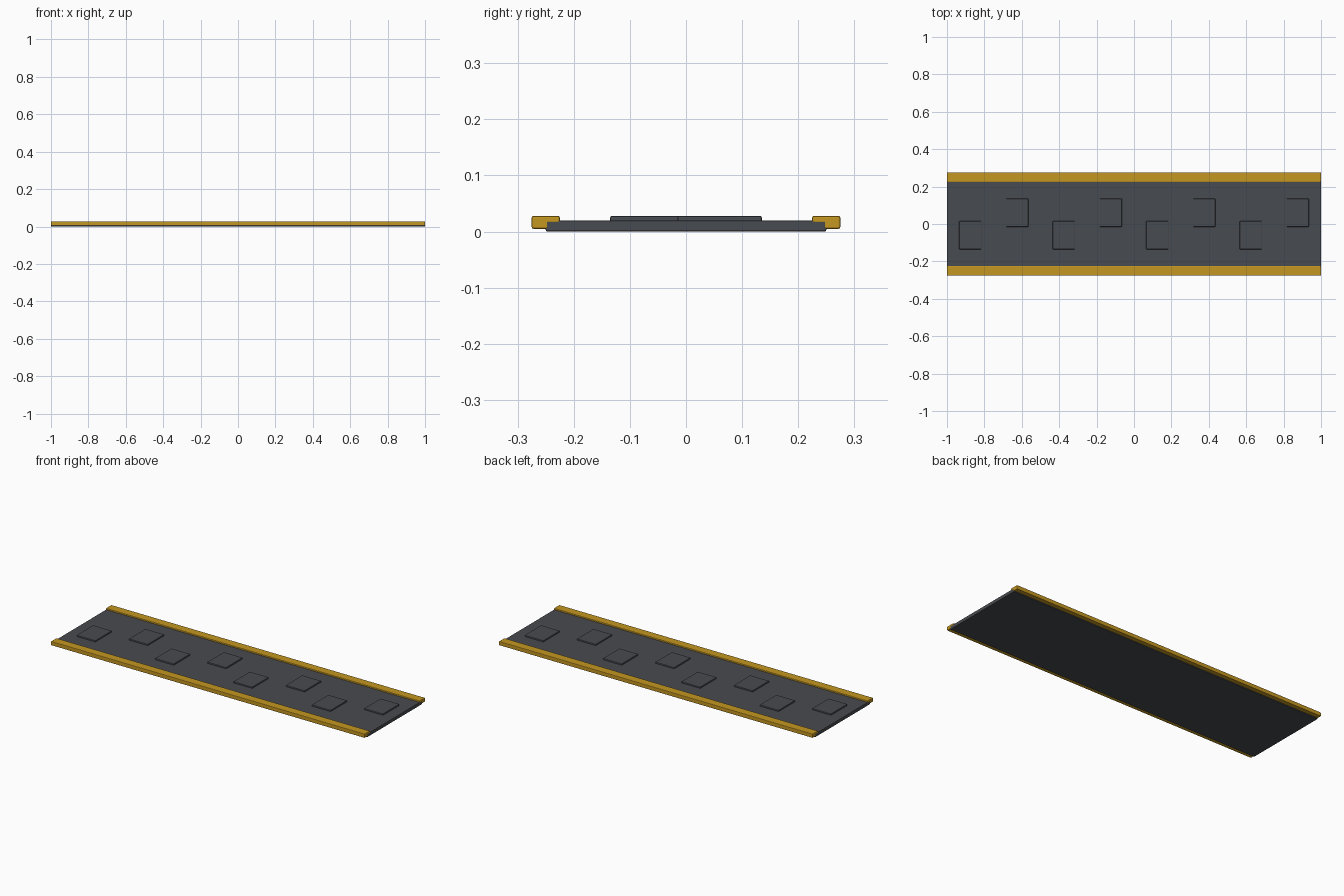
import bpy, bmesh

if "Cube" in bpy.data.objects:
    bpy.data.objects.remove(bpy.data.objects["Cube"])


def material(name, rgb):
    m = bpy.data.materials.new(name)
    m.diffuse_color = (*rgb, 1)
    m.use_nodes = True
    m.node_tree.nodes["Principled BSDF"].inputs["Base Color"].default_value = m.diffuse_color
    return m


dark = material("dark grey", (0.064, 0.07, 0.08))
gold = material("golden yellow", (0.56, 0.31, 0.015))


def finish(name, bm, mat, bevel, segments=2):
    bmesh.ops.recalc_face_normals(bm, faces=bm.faces)
    mesh = bpy.data.meshes.new(name)
    bm.to_mesh(mesh)
    bm.free()
    mesh.materials.append(mat)
    ob = bpy.data.objects.new(name, mesh)
    bpy.context.collection.objects.link(ob)
    mod = ob.modifiers.new("rounded edges", 'BEVEL')
    mod.width, mod.segments, mod.limit_method = bevel, segments, 'ANGLE'
    return ob


def box(name, x, y, z, mat, bevel):
    bm = bmesh.new()
    bmesh.ops.create_cube(bm, size=1)
    for v in bm.verts:
        for i, (lo, hi) in enumerate((x, y, z)):
            v.co[i] = lo if v.co[i] < 0 else hi
    return finish(name, bm, mat, bevel)


# Walkway slab
box("slab", (-1, 1), (-0.25, 0.25), (0, 0.02), dark, 0.003)

# Edge rails: hooked profile run along each long side
profile = [(0.225, 0.015), (0.245, 0.015), (0.245, 0.005),
           (0.275, 0.005), (0.275, 0.028), (0.225, 0.028)]
for side, name in ((-1, "front_rail"), (1, "back_rail")):
    bm = bmesh.new()
    face = bm.faces.new([bm.verts.new((-1, side * y, z)) for y, z in profile])
    ext = bmesh.ops.extrude_face_region(bm, geom=[face], use_keep_orig=True)
    for g in ext["geom"]:
        if isinstance(g, bmesh.types.BMVert):
            g.co.x = 1
    finish(name, bm, gold, 0.003)

# Staggered tread pads
for i in range(8):
    cx = -0.875 + 0.25 * i
    cy = 0.06 if i % 2 else -0.06
    box(f"tread_pad_{i + 1}", (cx - 0.06, cx + 0.06), (cy - 0.075, cy + 0.075),
        (0.016, 0.028), dark, 0.003)
